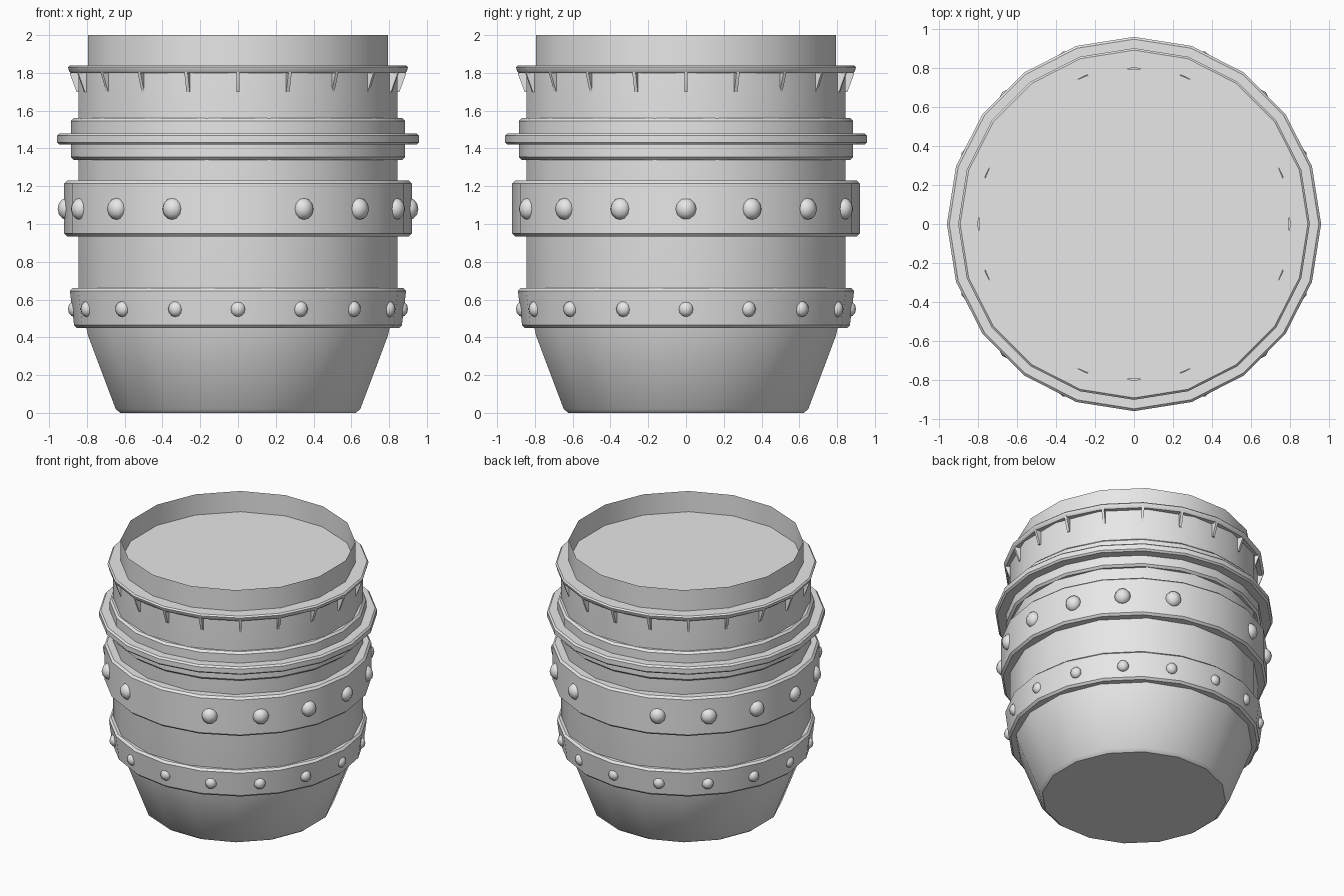
import bpy, bmesh, math
from mathutils import Matrix, Vector

if "Cube" in bpy.data.objects:
    bpy.data.objects.remove(bpy.data.objects["Cube"])

grey = bpy.data.materials.new("plain grey")
grey.diffuse_color = (0.8, 0.8, 0.8, 1)
grey.use_nodes = True
grey.node_tree.nodes["Principled BSDF"].inputs["Base Color"].default_value = grey.diffuse_color


def finish(bm, name, angle=35):
    """Turn a bmesh into a named object, smooth except at sharp edges."""
    bmesh.ops.recalc_face_normals(bm, faces=bm.faces)
    mesh = bpy.data.meshes.new(name)
    bm.to_mesh(mesh)
    bm.free()
    mesh.materials.append(grey)
    obj = bpy.data.objects.new(name, mesh)
    bpy.context.collection.objects.link(obj)
    bpy.ops.object.select_all(action='DESELECT')
    obj.select_set(True)
    bpy.context.view_layer.objects.active = obj
    bpy.ops.object.shade_smooth_by_angle(angle=math.radians(angle))
    return obj


def lathe(name, profile, sides, offset=0.0, closed=True, cap_bottom=False):
    """Sweep (radius, z) points round the z axis."""
    bm = bmesh.new()
    rings = []
    for r, z in profile:
        rings.append([bm.verts.new((r * math.cos(offset + math.tau * i / sides),
                                    r * math.sin(offset + math.tau * i / sides), z))
                      for i in range(sides)])
    pairs = list(zip(rings, rings[1:]))
    if closed:
        pairs.append((rings[-1], rings[0]))
    for a, b in pairs:
        for i in range(sides):
            j = (i + 1) % sides
            bm.faces.new((a[i], a[j], b[j], b[i]))
    if cap_bottom:
        bm.faces.new(rings[0][::-1])
    return finish(bm, name)


def band(name, z0, z1, r0, r1, inner, bevel):
    """Hoop with 20 sides and chamfered outer edges."""
    return lathe(name, [(inner, z0), (r0 - bevel, z0), (r0, z0 + bevel),
                        (r1, z1 - bevel), (r1 - bevel, z1), (inner, z1)], 20)


def rivets(name, radius, z, size, depth, skip=()):
    """Flattened studs at 16 even steps round the barrel."""
    bm = bmesh.new()
    for i in range(16):
        if i in skip:
            continue
        m = (Matrix.Rotation(math.tau * i / 16, 4, 'Z')
             @ Matrix.Translation((radius, 0, z))
             @ Matrix.Diagonal((depth, size, size, 1)))
        bmesh.ops.create_uvsphere(bm, u_segments=8, v_segments=6, radius=1, matrix=m)
    return finish(bm, name, 60)


# Barrel body with open neck, 16 sides turned half a step
HALF = math.pi / 16
lathe("barrel_body",
      [(0.635, 0), (0.66, 0.02), (0.81, 0.41), (0.862, 0.66),
       (0.862, 1.82), (0.81, 1.82), (0.81, 2.0)],
      16, HALF, closed=False, cap_bottom=True)

# Floor sunk inside the neck
bm = bmesh.new()
bmesh.ops.create_circle(bm, cap_ends=True, segments=16, radius=0.809,
                        matrix=Matrix.Translation((0, 0, 1.843)) @ Matrix.Rotation(HALF, 4, 'Z'))
for f in bm.faces:
    if f.normal.z < 0:
        f.normal_flip()
finish(bm, "neck_floor")

# Hoops
band("lower_band", 0.45, 0.66, 0.868, 0.89, 0.78, 0.015)
band("middle_band", 0.935, 1.23, 0.92, 0.92, 0.82, 0.015)
band("upper_band", 1.34, 1.56, 0.885, 0.885, 0.82, 0.015)
band("upper_rim", 1.42, 1.48, 0.958, 0.958, 0.84, 0.012)
band("top_flange", 1.80, 1.84, 0.895, 0.90, 0.80, 0.01)

# Studs; the middle row has gaps at the front and back
rivets("lower_rivets", 0.865, 0.55, 0.042, 0.035)
rivets("middle_rivets", 0.905, 1.08, 0.058, 0.05, skip=(4, 12))

# Triangular brackets under the flange
bm = bmesh.new()
for i in range(20):
    rot = Matrix.Rotation(math.tau * i / 20, 4, 'Z')
    sides = []
    for y in (-0.009, 0.009):
        sides.append([bm.verts.new(rot @ Vector((x, y, z)))
                      for x, z in ((0.83, 1.81), (0.89, 1.81), (0.89, 1.795),
                                   (0.855, 1.70), (0.83, 1.70))])
    a, b = sides
    bm.faces.new(a)
    bm.faces.new(b[::-1])
    for k in range(5):
        n = (k + 1) % 5
        bm.faces.new((a[k], b[k], b[n], a[n]))
finish(bm, "flange_brackets")
